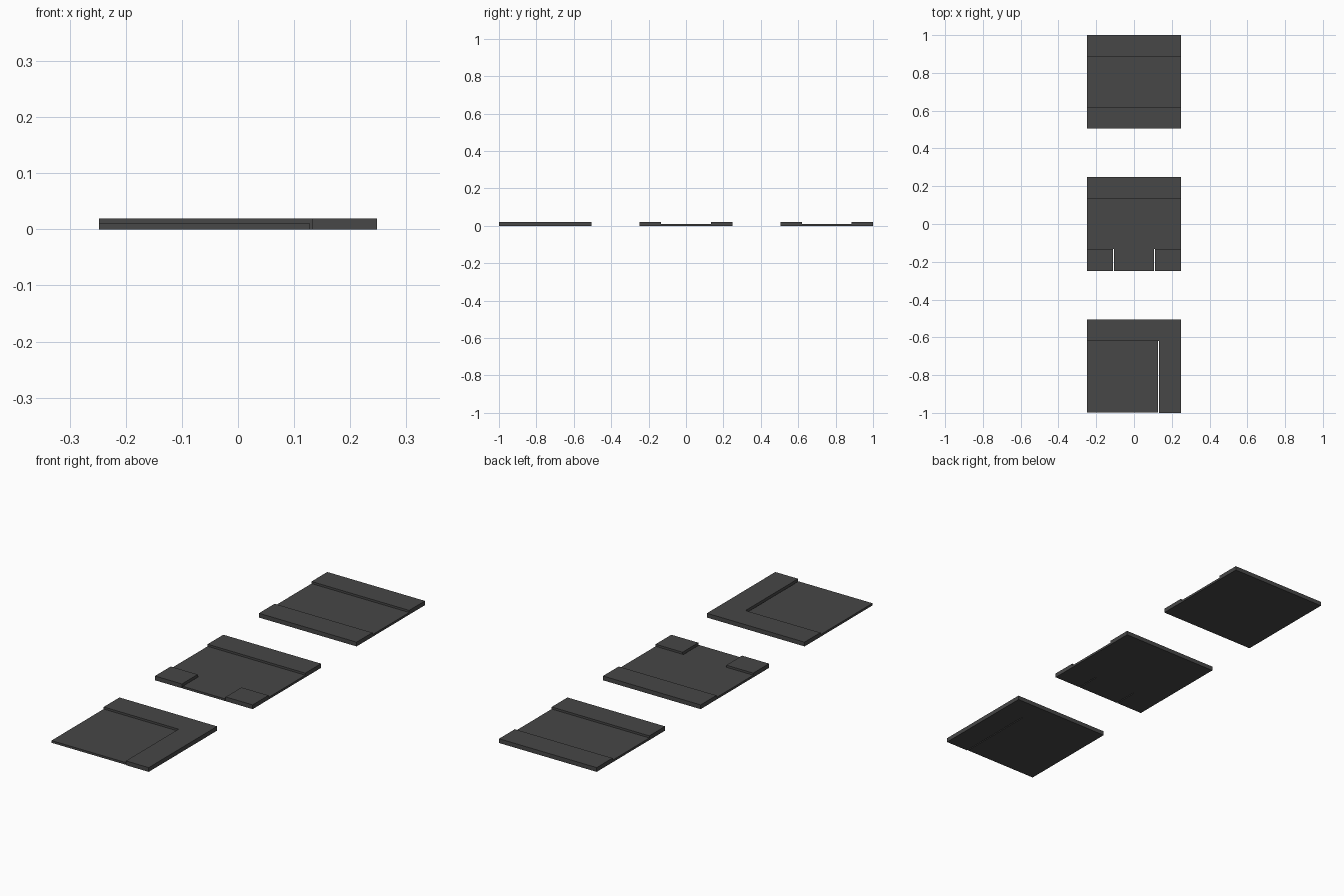
import bpy, bmesh

if "Cube" in bpy.data.objects:
    bpy.data.objects.remove(bpy.data.objects["Cube"])

H = 0.2475      # half tile size
WALK_Z = 0.0196 # pavement height
ROAD_Z = 0.01   # carriageway height

mat = bpy.data.materials.new("dark asphalt grey")
mat.diffuse_color = (0.063, 0.063, 0.063, 1)
mat.use_nodes = True
mat.node_tree.nodes["Principled BSDF"].inputs["Base Color"].default_value = mat.diffuse_color


def slab(name, outline, cy, height):
    """Extrude a flat outline (tile-local x, y) up from the ground."""
    bm = bmesh.new()
    base = bm.faces.new([bm.verts.new((x, y + cy, 0)) for x, y in outline])
    top = bmesh.ops.extrude_face_region(bm, geom=[base])["geom"]
    bmesh.ops.translate(bm, vec=(0, 0, height),
                        verts=[v for v in top if isinstance(v, bmesh.types.BMVert)])
    bmesh.ops.recalc_face_normals(bm, faces=bm.faces)
    me = bpy.data.meshes.new(name)
    bm.to_mesh(me)
    bm.free()
    me.materials.append(mat)
    ob = bpy.data.objects.new(name, me)
    bpy.context.collection.objects.link(ob)


def rect(x0, x1, y0, y1):
    return [(x0, y0), (x1, y0), (x1, y1), (x0, y1)]


C = 0.1335      # kerb line
Y = 1 - H       # distance of the outer tiles from the middle

# Straight road tile (back)
slab("straight_road", rect(-H, H, -C, C), Y, ROAD_Z)
slab("straight_pavement_back", rect(-H, H, C, H), Y, WALK_Z)
slab("straight_pavement_front", rect(-H, H, -H, -C), Y, WALK_Z)

# T junction tile (middle)
S = 0.107       # half width of the side road, with a thin gap to the kerbs
slab("junction_road", [(-H, -C), (-S, -C), (-S, -H), (S, -H), (S, -C),
                       (H, -C), (H, C), (-H, C)], 0, ROAD_Z)
slab("junction_pavement_back", rect(-H, H, C, H), 0, WALK_Z)
slab("junction_pavement_left", rect(-H, -S - 0.004, -H, -C), 0, WALK_Z)
slab("junction_pavement_right", rect(S + 0.004, H, -H, -C), 0, WALK_Z)

# Corner tile (front): L-shaped pavement around the road
K = 0.132
slab("corner_road", rect(-H, K - 0.004, -H + 0.003, C), -Y, ROAD_Z)
slab("corner_pavement", [(-H, C), (K, C), (K, -H), (H, -H), (H, H), (-H, H)],
     -Y, WALK_Z)
